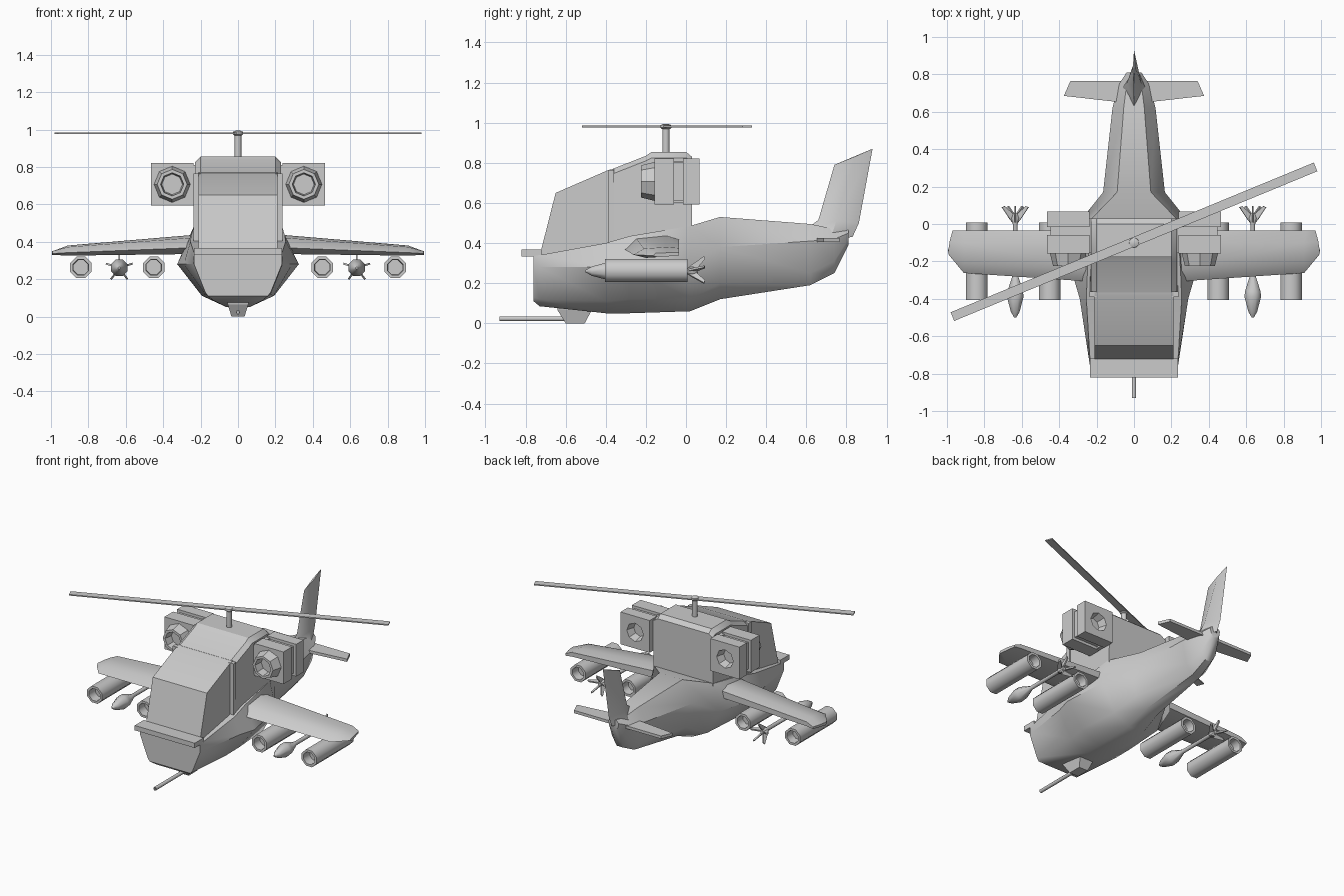
import bpy, bmesh, math
from mathutils import Vector


def loft(name, rings, smooth=None):
    """Skin equal-length rings of 3D points and cap both ends."""
    bm = bmesh.new()
    vs = [[bm.verts.new(p) for p in r] for r in rings]
    n = len(rings[0])
    for a, b in zip(vs, vs[1:]):
        for i in range(n):
            j = (i + 1) % n
            bm.faces.new((a[i], a[j], b[j], b[i]))
    bm.faces.new(vs[0])
    bm.faces.new(vs[-1])
    bmesh.ops.recalc_face_normals(bm, faces=bm.faces)
    me = bpy.data.meshes.new(name)
    bm.to_mesh(me)
    bm.free()
    ob = bpy.data.objects.new(name, me)
    bpy.context.collection.objects.link(ob)
    if smooth:
        bpy.ops.object.select_all(action='DESELECT')
        ob.select_set(True)
        bpy.context.view_layer.objects.active = ob
        bpy.ops.object.shade_smooth_by_angle(angle=math.radians(smooth))
    return ob


def hull(name, sections, smooth=None):
    """Sections along y, each (y, half outline of (x, z) from top to bottom)."""
    return loft(name, [[(x, y, z) for x, z in h] + [(-x, y, z) for x, z in reversed(h)]
                       for y, h in sections], smooth)


def box(name, x0, x1, y0, y1, z0, z1):
    return loft(name, [[(x, y0, z0), (x, y1, z0), (x, y1, z1), (x, y0, z1)] for x in (x0, x1)])


def tube(name, cx, cz, profile, n=8, turn=0.5, smooth=50):
    """Rings along y of (y, radius); a third entry makes the ring square."""
    rings = []
    for y, r, *square in profile:
        ring = []
        for k in range(n):
            a = 2 * math.pi * (k + turn) / n
            c, s = math.cos(a), math.sin(a)
            m = r / max(abs(c), abs(s)) if square else r
            ring.append((cx + m * c, y, cz + m * s))
        rings.append(ring)
    return loft(name, rings, smooth)


# Fuselage with tail boom
hull("fuselage", [
    (-0.76, [(0.235, 0.335), (0.235, 0.28), (0.175, 0.13), (0.16, 0.11)]),
    (-0.73, [(0.235, 0.34), (0.24, 0.28), (0.175, 0.12), (0.13, 0.085)]),
    (-0.40, [(0.255, 0.40), (0.29, 0.28), (0.19, 0.11), (0.06, 0.05)]),
    (-0.28, [(0.25, 0.435), (0.325, 0.28), (0.20, 0.12), (0.06, 0.05)]),
    (0.02, [(0.235, 0.485), (0.285, 0.30), (0.18, 0.12), (0.06, 0.06)]),
    (0.17, [(0.09, 0.53), (0.165, 0.38), (0.12, 0.20), (0.05, 0.12)]),
    (0.62, [(0.055, 0.495), (0.115, 0.41), (0.08, 0.25), (0.03, 0.19)]),
    (0.74, [(0.04, 0.47), (0.085, 0.42), (0.06, 0.31), (0.025, 0.25)]),
    (0.81, [(0.02, 0.47), (0.04, 0.45), (0.035, 0.42), (0.015, 0.39)]),
], 35)

# Cabin behind the canopy, with chamfered roof
hull("cabin", [(y, [(0.20, t), (0.23, s), (0.235, 0.33)]) for y, s, t in (
    (-0.365, 0.745, 0.77), (-0.20, 0.81, 0.835), (-0.17, 0.825, 0.855),
    (0.0, 0.825, 0.855), (0.03, 0.81, 0.83))], 30)

# Canopy glass, door posts and nose ledge
side = [(-0.73, 0.335), (-0.65, 0.65), (-0.385, 0.765), (-0.36, 0.77), (-0.36, 0.335)]
loft("canopy", [[(x, y, z) for y, z in side] for x in (-0.212, 0.212)], 30)
for s in (-1, 1):
    box("door_post", s * 0.20, s * 0.238, -0.39, -0.36, 0.36, 0.765)
box("nose_ledge", -0.235, 0.235, -0.82, -0.72, 0.333, 0.367)

# Tail fin: diamond sections stacked upwards
fin = [(0.60, 0.47, 0.72, 0.42, 0.83, 0.43, 0.07), (0.66, 0.515, 0.75, 0.51, 0.862, 0.50, 0.04),
       (0.74, 0.79, 0.84, 0.83, 0.93, 0.87, 0.006)]
loft("tail_fin", [[(0, a, az), (w, m, mz), (0, b, bz), (-w, m, mz)]
                  for a, az, m, mz, b, bz, w in fin], 40)

# Wing section points run leading edge, top, trailing edge, bottom as (x, y, z)
wing = [
    [(0.2, -0.31, 0.37), (0.2, -0.25, 0.425), (0.2, -0.10, 0.44), (0.2, -0.035, 0.42),
     (0.2, -0.035, 0.37), (0.2, -0.22, 0.335)],
    [(0.91, -0.262, 0.342), (0.91, -0.21, 0.372), (0.91, -0.10, 0.38), (0.92, -0.035, 0.375),
     (0.92, -0.035, 0.345), (0.91, -0.20, 0.326)],
    [(0.99, -0.165, 0.337), (0.994, -0.15, 0.35), (0.985, -0.09, 0.352), (0.97, -0.035, 0.352),
     (0.97, -0.035, 0.338), (0.994, -0.14, 0.33)]]
plane = [(0.03, 0.64), (0.11, 0.655), (0.375, 0.685), (0.34, 0.765), (0.03, 0.765)]

for s in (-1, 1):
    loft("wing", [[(s * x, y, z) for x, y, z in r] for r in wing], 35)
    loft("tail_plane", [[(s * x, y, z) for x, y in plane] for z in (0.405, 0.425)])

    # Engine block: intake cone, two slabs with a groove, recessed exhaust
    tube("engine", s * 0.352, 0.707, [
        (-0.165, 0.055), (-0.225, 0.062), (-0.225, 0.08), (-0.157, 0.097),
        (-0.157, 0.114, 1), (-0.06, 0.114, 1), (-0.06, 0.095, 1), (-0.015, 0.095, 1),
        (-0.015, 0.114, 1), (0.067, 0.114, 1), (0.067, 0.065), (0.01, 0.05)], turn=0, smooth=30)
    box("engine_mount", s * 0.20, s * 0.26, -0.155, 0.03, 0.60, 0.81)

    # Rocket pods, open at both ends
    for x in (0.45, 0.84):
        tube("rocket_pod", s * x, 0.263, [
            (-0.34, 0.042), (-0.405, 0.045), (-0.405, 0.062),
            (0.008, 0.062), (0.008, 0.045), (-0.05, 0.04)])

    # Missile with a bulbous nose and flared fins
    mx, mz = s * 0.635, 0.26
    tube("missile", mx, mz, [(-0.50, 0.006), (-0.47, 0.025), (-0.39, 0.048), (-0.36, 0.045),
                             (-0.27, 0.014), (0.0, 0.014), (0.03, 0.025), (0.06, 0.012)])
    for k in range(5):
        a = math.pi * (0.5 + 0.4 * k)
        out, across = Vector((math.cos(a), 0, math.sin(a))), Vector((-math.sin(a), 0, math.cos(a)))
        shape = [(0.008, 0.0), (0.03, 0.025), (0.075, 0.09), (0.06, 0.095), (0.008, 0.05)]
        loft("missile_fin", [[Vector((mx, y, mz)) + out * r + across * t for r, y in shape]
                             for t in (-0.005, 0.005)])

# Chin turret and gun barrel
loft("gun_turret", [[(w, a, z), (w, b, z), (-w, b, z), (-w, a, z)] for w, a, b, z in (
    (0.06, -0.645, -0.465, 0.09), (0.055, -0.64, -0.47, 0.065), (0.035, -0.60, -0.505, 0.0))])
tube("gun_barrel", 0, 0.023, [(-0.90, 0.006), (-0.93, 0.007), (-0.93, 0.013), (-0.52, 0.013)])


# Rotor shaft, hub and two-bladed rotor
def upright(name, profile, n=12):
    ring = [2 * math.pi * k / n for k in range(n)]
    loft(name, [[(r * math.cos(a), -0.1 + r * math.sin(a), z) for a in ring]
                for z, r in profile], 50)


upright("rotor_shaft", [(0.84, 0.018), (0.975, 0.018)])
upright("rotor_hub", [(0.968, 0.02), (0.975, 0.028), (0.988, 0.026), (0.994, 0.012)])
blade = box("rotor_blades", -1.05, 1.05, -0.025, 0.025, -0.004, 0.004)
blade.location = (0, -0.095, 0.981)
blade.rotation_euler.z = math.radians(22.4)
